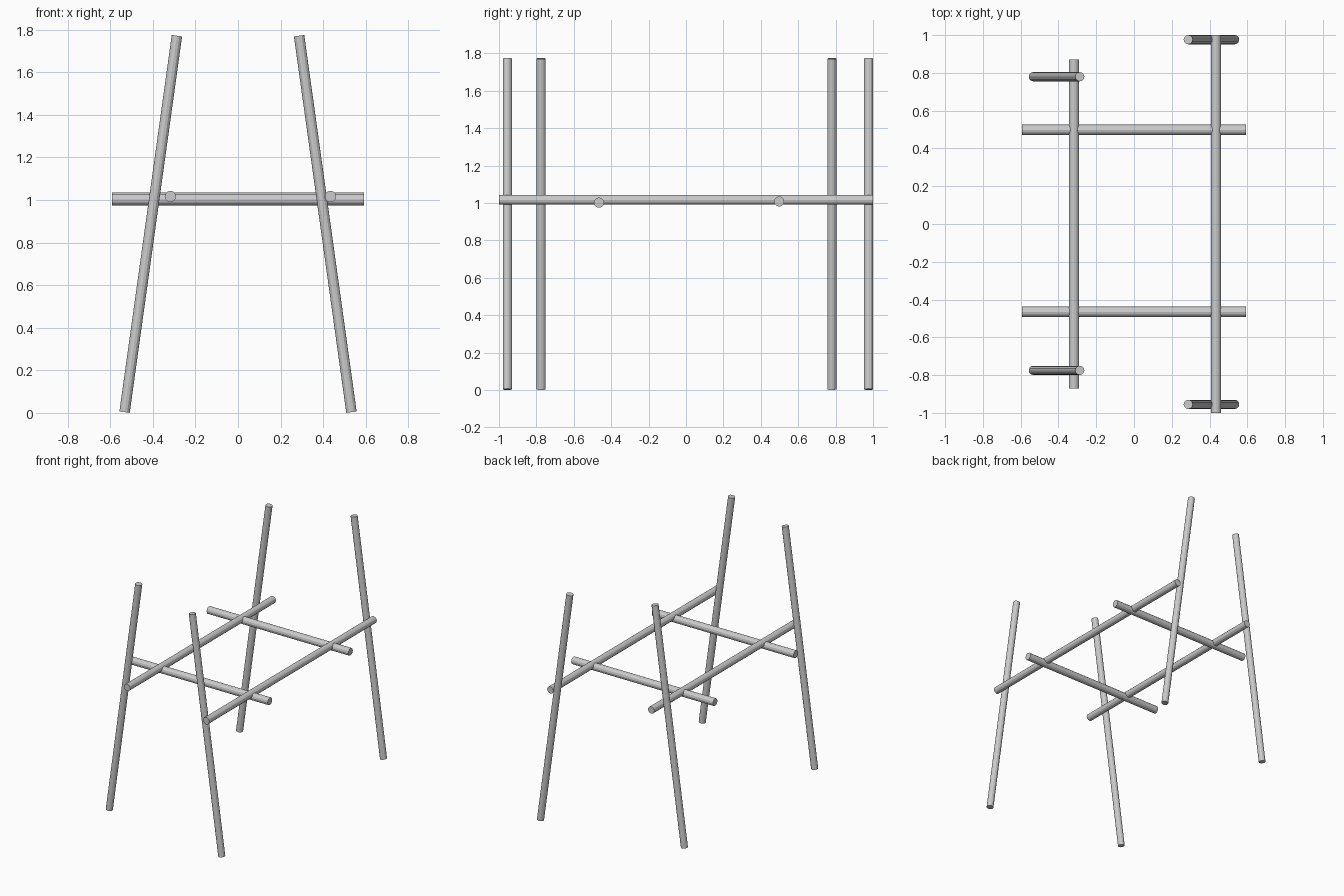
import bpy
from mathutils import Vector

if "Cube" in bpy.data.objects:
    bpy.data.objects.remove(bpy.data.objects["Cube"])


def pole(name, start, end, radius, sides=12):
    """Straight flat-shaded pole between two points."""
    a, b = Vector(start), Vector(end)
    axis = b - a
    bpy.ops.mesh.primitive_cylinder_add(vertices=sides, radius=radius, depth=axis.length)
    ob = bpy.context.object
    ob.name = name
    ob.rotation_mode = 'QUATERNION'
    ob.rotation_quaternion = Vector((0, 0, 1)).rotation_difference(axis)
    ob.location = (a + b) / 2
    return ob


# Four inward-leaning legs: (name, side, y)
for name, side, y in (("left_front_leg", -1, -0.775), ("left_back_leg", -1, 0.78),
                      ("right_front_leg", 1, -0.955), ("right_back_leg", 1, 0.976)):
    pole(name, (side * 0.533, y, 0.0035), (side * 0.287, y, 1.772), 0.0245)

# Long rails running front to back
pole("left_long_rail", (-0.318, -0.87, 1.017), (-0.318, 0.87, 1.017), 0.0265)
pole("right_long_rail", (0.434, -1, 1.017), (0.434, 1, 1.017), 0.0265)

# Cross rails running side to side
pole("front_cross_rail", (-0.592, -0.465, 1.002), (0.592, -0.465, 1.002), 0.0275)
pole("back_cross_rail", (-0.592, 0.498, 1.008), (0.592, 0.498, 1.008), 0.0275)
